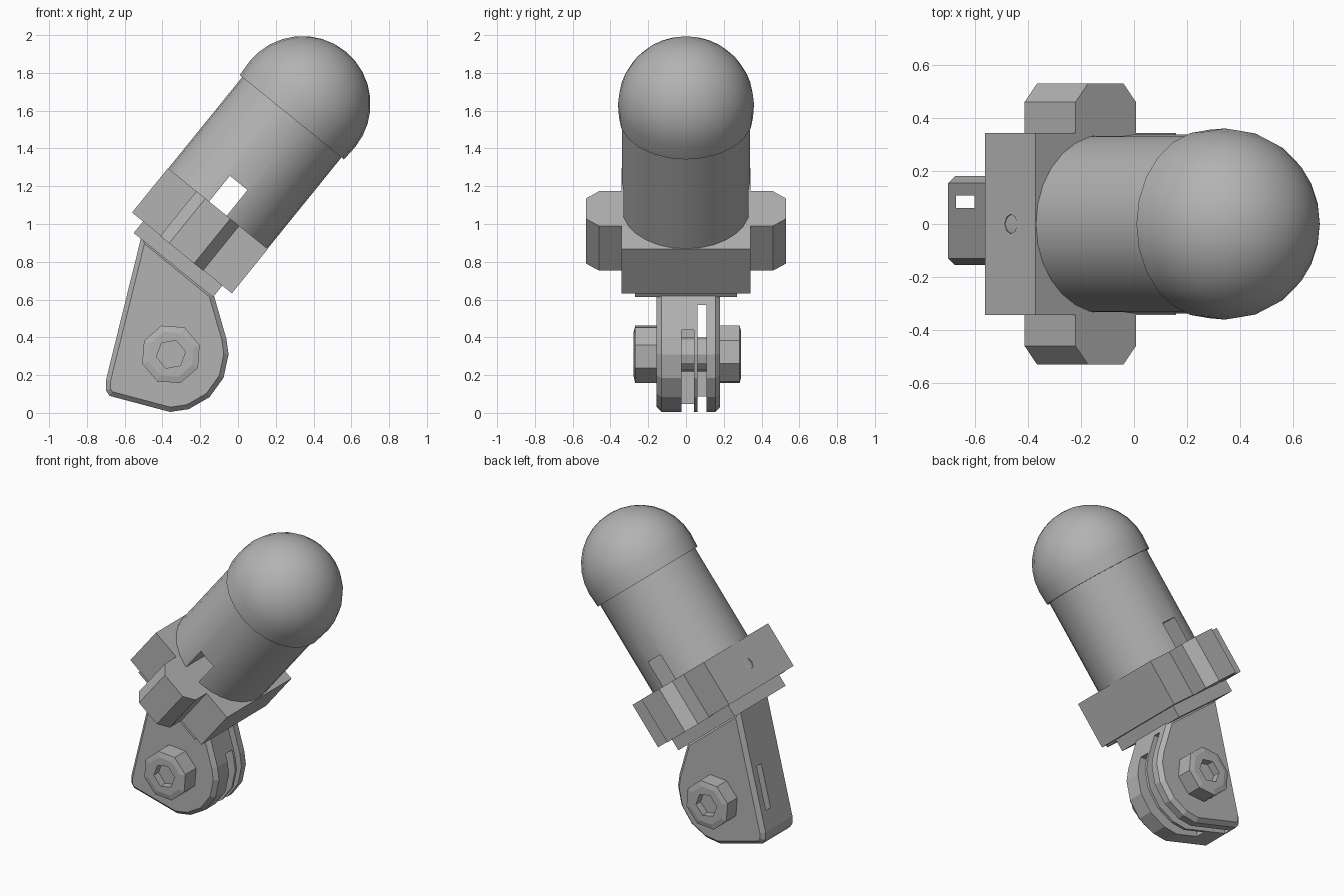
import bpy, bmesh, math
from mathutils import Matrix, Vector

if "Cube" in bpy.data.objects:
    bpy.data.objects.remove(bpy.data.objects["Cube"])

grey = bpy.data.materials.new("mid_grey")
grey.use_nodes = True
grey.diffuse_color = (0.45, 0.45, 0.45, 1)
grey.node_tree.nodes["Principled BSDF"].inputs["Base Color"].default_value = grey.diffuse_color

# Frame of the tilted upper assembly: local z runs up the capsule
TILT = Matrix.Translation((0.285, 0, 1.565)) @ Matrix.Rotation(math.radians(39), 4, 'Y')
PIVOT = Vector((-0.355, 0, 0.31))


def finish(name, bm, matrix=Matrix(), smooth=False):
    bmesh.ops.recalc_face_normals(bm, faces=bm.faces)
    mesh = bpy.data.meshes.new(name)
    bm.to_mesh(mesh)
    bm.free()
    mesh.transform(matrix)
    mesh.materials.append(grey)
    ob = bpy.data.objects.new(name, mesh)
    bpy.context.collection.objects.link(ob)
    if smooth:
        bpy.ops.object.select_all(action='DESELECT')
        ob.select_set(True)
        bpy.context.view_layer.objects.active = ob
        bpy.ops.object.shade_smooth_by_angle(angle=math.radians(35))
    return ob


def box(name, low, high, matrix=Matrix()):
    bm = bmesh.new()
    bmesh.ops.create_cube(bm, size=1)
    for v in bm.verts:
        v.co = [l + (c + 0.5) * (h - l) for c, l, h in zip(v.co, low, high)]
    return finish(name, bm, matrix)


def lathe(name, profile, sides, matrix=Matrix(), smooth=False):
    """Spin (radius, height) points about local z; ends lie on the axis."""
    bm = bmesh.new()
    pts = [bm.verts.new((r, 0, z)) for r, z in profile]
    edges = [bm.edges.new(p) for p in zip(pts, pts[1:])]
    bmesh.ops.spin(bm, geom=pts + edges, axis=(0, 0, 1), cent=(0, 0, 0),
                   angle=math.tau, steps=sides)
    bmesh.ops.remove_doubles(bm, verts=bm.verts, dist=0.0005)
    return finish(name, bm, matrix, smooth)


def extrude(name, outline, depth, matrix=Matrix(), bevel=0):
    """Extrude an outline given in local x, y along local z."""
    bm = bmesh.new()
    face = bm.faces.new([bm.verts.new((x, y, 0)) for x, y in outline])
    out = bmesh.ops.extrude_face_region(bm, geom=[face])
    bmesh.ops.translate(bm, vec=(0, 0, depth),
                        verts=[v for v in out["geom"] if isinstance(v, bmesh.types.BMVert)])
    if bevel:
        rims = [e for e in bm.edges if abs(e.verts[0].co.z - e.verts[1].co.z) < 1e-5]
        bmesh.ops.bevel(bm, geom=rims, offset=bevel, segments=1, affect='EDGES')
    return finish(name, bm, matrix)


def cut(ob, *cutters):
    for c in cutters:
        mod = ob.modifiers.new("cut", 'BOOLEAN')
        mod.operation = 'DIFFERENCE'
        mod.solver = 'EXACT'
        mod.object = c
    dg = bpy.context.evaluated_depsgraph_get()
    mesh = bpy.data.meshes.new_from_object(ob.evaluated_get(dg))
    ob.modifiers.clear()
    ob.data = mesh
    for c in cutters:
        bpy.data.objects.remove(c)


# Domed cap with a short straight skirt
arc = [(0.36 * math.cos(a), 0.09 + 0.36 * math.sin(a))
       for a in (math.pi / 2 * i / 8 for i in range(9))]
lathe("dome_cap", [(0, 0), (0.355, 0)] + arc, 24, TILT, True)

# Barrel with a slot running right through it
barrel = lathe("barrel", [(0, -0.9), (0.338, -0.9), (0.338, 0.02), (0, 0.02)], 28, TILT, True)
cut(barrel, box("slot_cutter", (-0.06, -1, -0.63), (0.06, 1, -0.447), TILT))

# Square collar with a screw hole on its rear side, and the plate under it
collar = box("collar", (-0.34, -0.342, -0.924), (0.34, 0.342, -0.622), TILT)
hole = lathe("hole_cutter", [(0, -0.06), (0.037, -0.06), (0.037, 0.06), (0, 0.06)], 8,
             TILT @ Matrix.Translation((-0.34, 0, -0.77)) @ Matrix.Rotation(math.pi / 2, 4, 'Y'))
cut(collar, hole)
box("base_plate", (-0.265, -0.27, -1.003), (0.275, 0.27, -0.92), TILT)

# Chamfered lugs on both sides of the collar
for side, sign in (("left", 1), ("right", -1)):
    lug = [(-0.146, 0.3), (-0.146, 0.46), (-0.085, 0.53), (0.085, 0.53), (0.146, 0.46), (0.146, 0.3)]
    extrude(side + "_lug", [(x, y * sign) for x, y in lug], 0.305,
            TILT @ Matrix.Translation((0, 0, -0.927)))

# Hinge leg: straight rear edge, rounded lower end, two slots between prongs
outline = [(-0.51, 0.94), (-0.70, 0.17), (-0.70, 0.12), (-0.68, 0.09), (-0.36, 0.005)]
outline += [(PIVOT.x + 0.305 * math.cos(a), PIVOT.z + 0.305 * math.sin(a))
            for a in (math.radians(d) for d in (-72, -48, -24, 0, 16))]
outline += [(-0.13, 0.63)]
to_side = Matrix.Translation((0, 0.18, 0)) @ Matrix.Rotation(math.pi / 2, 4, 'X')
leg = extrude("hinge_leg", outline, 0.335, to_side, 0.025)
cut(leg,
    box("narrow_gap_cutter", (-0.67, 0.06, -0.1), (0.2, 0.108, 0.57)),
    box("wide_gap_cutter", (-0.52, -0.024, -0.1), (0.2, 0.042, 0.44)))

# Pivot bolt: shaft and an eight-sided head with a hexagonal socket on each side
lathe("pivot_shaft", [(0, -0.17), (0.09, -0.17), (0.09, 0.15), (0, 0.15)], 12,
      Matrix.Translation(PIVOT) @ Matrix.Rotation(math.pi / 2, 4, 'X'))
for side, sign, inner, outer in (("front", 1, 0.14, 0.277), ("back", -1, 0.165, 0.292)):
    place = Matrix.Translation(PIVOT) @ Matrix.Rotation(sign * math.pi / 2, 4, 'X')
    head = lathe(side + "_bolt_head",
                 [(0, inner), (0.16, inner), (0.16, outer - 0.008), (0.125, outer), (0, outer)], 8,
                 place @ Matrix.Rotation(math.radians(18), 4, 'Z'))
    cut(head, lathe("socket_cutter", [(0, outer - 0.05), (0.078, outer - 0.05),
                                      (0.078, outer + 0.05), (0, outer + 0.05)], 6,
                    place @ Matrix.Rotation(math.radians(10), 4, 'Z')))
